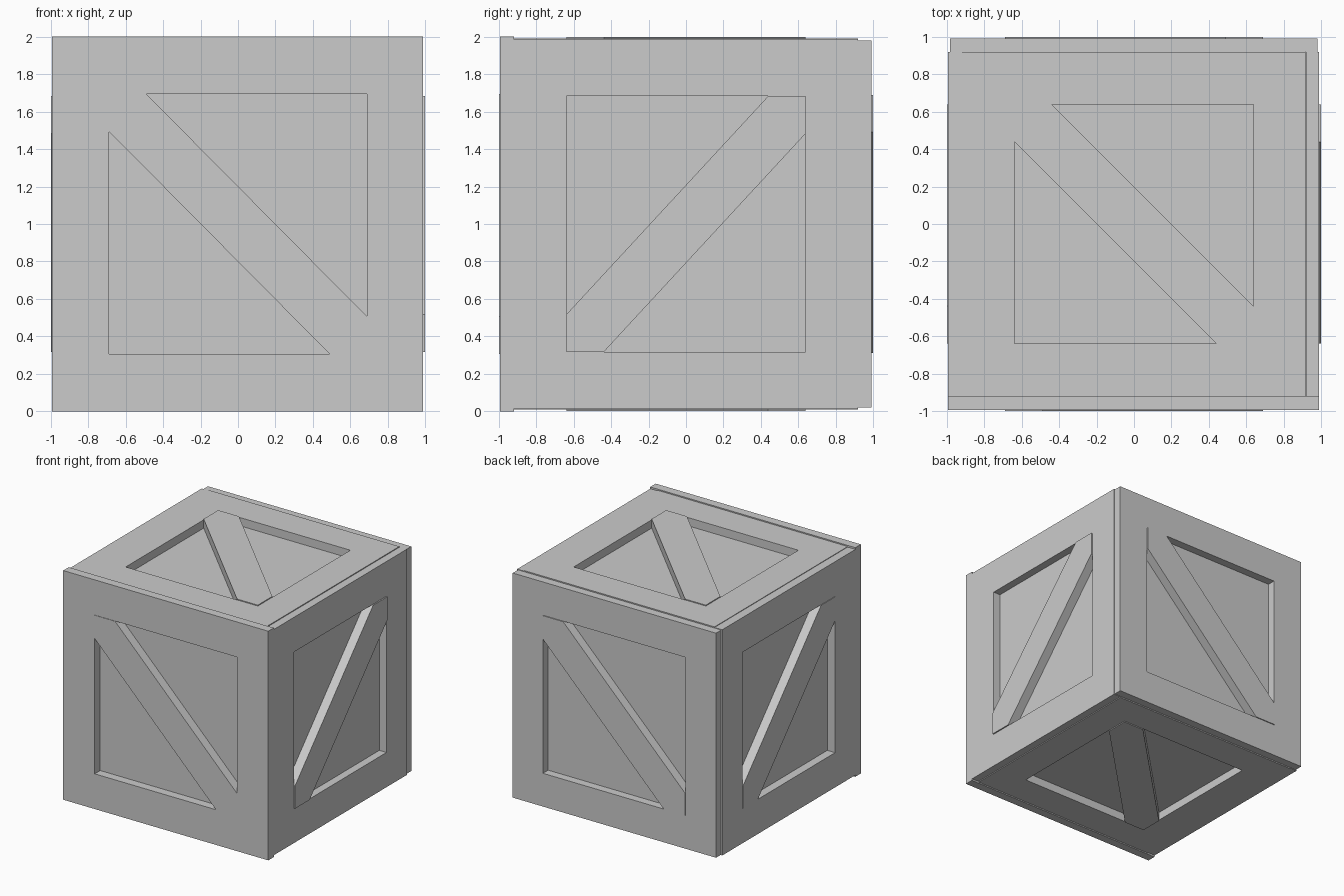
import bpy, bmesh
from mathutils import Matrix, Vector

if "Cube" in bpy.data.objects:
    bpy.data.objects.remove(bpy.data.objects["Cube"])

CORE = 0.918  # recessed panel distance from the centre


def make(name, bm, mat=None):
    if mat:
        bm.transform(mat)
    bmesh.ops.recalc_face_normals(bm, faces=bm.faces)
    me = bpy.data.meshes.new(name)
    bm.to_mesh(me)
    bm.free()
    ob = bpy.data.objects.new(name, me)
    bpy.context.collection.objects.link(ob)
    return ob


def rect(u0, u1, v0, v1):
    return [(u0, v0), (u1, v0), (u1, v1), (u0, v1)]


def frame(name, mat, outer, inner, w1, w0=CORE):
    # square ring: outer and inner outline joined at both depths
    bm = bmesh.new()
    loops = [[bm.verts.new((u, v, w)) for u, v in pts]
             for pts, w in ((outer, w1), (inner, w1), (inner, w0), (outer, w0))]
    for i in range(4):
        a, b = loops[i], loops[(i + 1) % 4]
        for j in range(4):
            k = (j + 1) % 4
            bm.faces.new((a[j], a[k], b[k], b[j]))
    make(name, bm, mat)


def brace(name, mat, a, b, c, w1, flip):
    # diagonal board with its ends cut to fit the opening corners
    s = -1 if flip else 1
    pts = [(-a, b), (-a + c, b), (a, -b + c), (a, -b), (a - c, -b), (-a, b - c)]
    bm = bmesh.new()
    f = bm.faces.new([bm.verts.new((s * u, v, CORE)) for u, v in pts])
    r = bmesh.ops.extrude_face_region(bm, geom=[f], use_keep_orig=True)
    for e in r["geom"]:
        if isinstance(e, bmesh.types.BMVert):
            e.co.z = w1
    make(name, bm, mat)


# name, right axis, up axis, outer rectangle, half opening, frame depth, mirrored brace
S = 0.918
sides = [
    ("front", (1, 0, 0), (0, 0, 1), rect(-.992, .988, -1, 1), (.688, .693), .994, False),
    ("back", (-1, 0, 0), (0, 0, 1), rect(-.98, .983, -.98, .98), (.688, .69), .99, False),
    ("right", (0, 1, 0), (0, 0, 1), rect(-S, S, -.985, .985), (.638, .682), .987, True),
    ("left", (0, -1, 0), (0, 0, 1), rect(-S, S, -.985, .985), (.638, .682), .993, True),
    ("top", (1, 0, 0), (0, 1, 0), rect(-S, .915, -S, S), (.638, .638), .99, False),
    ("bottom", (1, 0, 0), (0, -1, 0), rect(-S, .915, -S, S), (.638, .638), .99, False),
]

# inner box forming the recessed panels
bm = bmesh.new()
bmesh.ops.create_cube(bm, size=2 * CORE)
make("inner_box", bm, Matrix.Translation((0, 0, 1)))

# border frame and diagonal brace on every side
for name, u, v, outer, (a, b), depth, flip in sides:
    u, v = Vector(u), Vector(v)
    m = Matrix((u, v, u.cross(v))).transposed().to_4x4()
    m.translation = (0, 0, 1)
    frame(name + "_frame", m, outer, rect(-a, a, -b, b), depth)
    brace(name + "_brace", m, a, b, .2, .998, flip)
